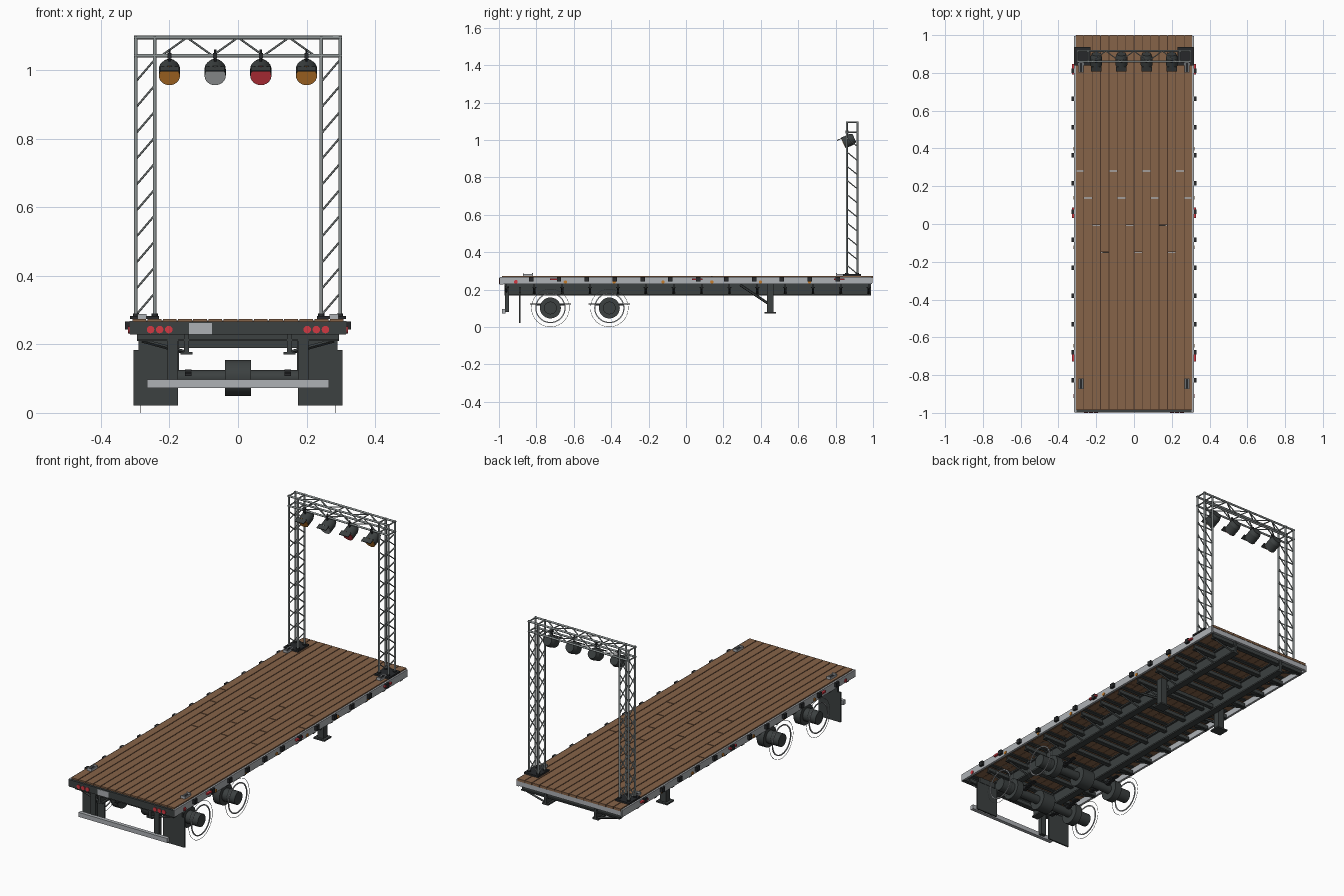
import bpy, bmesh, math
from mathutils import Vector, Matrix

cube = bpy.data.objects.get("Cube")
if cube:
    bpy.data.objects.remove(cube, do_unlink=True)

COLOURS = {
    "wood": (0.24, 0.125, 0.065),
    "dark_wood": (0.07, 0.036, 0.02),
    "dark_steel": (0.045, 0.052, 0.052),
    "rail_grey": (0.42, 0.44, 0.46),
    "truss_grey": (0.27, 0.3, 0.3),
    "red": (0.65, 0.04, 0.055),
    "amber": (0.55, 0.2, 0.025),
    "lens_white": (0.4, 0.42, 0.43),
    "black": (0.02, 0.022, 0.024),
}
MATS = {}
for key, rgb in COLOURS.items():
    m = bpy.data.materials.new(key)
    m.use_nodes = True
    m.diffuse_color = (*rgb, 1)
    m.node_tree.nodes["Principled BSDF"].inputs["Base Color"].default_value = (*rgb, 1)
    MATS[key] = m

SIDES = (-1, 1)


class Part:
    """Collects simple solids into one named object of one colour."""

    def __init__(self, name, colour):
        self.name, self.colour, self.bm = name, colour, bmesh.new()

    def box(self, x0, x1, y0, y1, z0, z1):
        lo, hi = Vector((x0, y0, z0)), Vector((x1, y1, z1))
        mat = Matrix.Translation((lo + hi) / 2) @ Matrix.Diagonal((*(hi - lo), 1))
        bmesh.ops.create_cube(self.bm, size=1, matrix=mat)

    def block(self, centre, size):
        self.box(*[c + s * d / 2 for c, d in zip(centre, size) for s in SIDES])

    def tube(self, p, q, r, seg=8, r2=None):
        p, q = Vector(p), Vector(q)
        d = q - p
        mat = Matrix.Translation((p + q) / 2) @ d.to_track_quat('Z', 'Y').to_matrix().to_4x4()
        bmesh.ops.create_cone(self.bm, cap_ends=True, segments=seg, radius1=r,
                              radius2=r if r2 is None else r2, depth=d.length, matrix=mat)

    def ring(self, x, y, z, r0, r1, width, seg=40):
        # square-section ring around the x axis
        rows = []
        for i in range(seg):
            a = math.tau * i / seg
            rows.append([self.bm.verts.new((x + dx, y + r * math.cos(a), z + r * math.sin(a)))
                         for r, dx in ((r0, 0), (r1, 0), (r1, width), (r0, width))])
        for i in range(seg):
            a, b = rows[i], rows[(i + 1) % seg]
            for k in range(4):
                n = (k + 1) % 4
                self.bm.faces.new((a[k], a[n], b[n], b[k]))

    def done(self, matrix=None):
        bmesh.ops.recalc_face_normals(self.bm, faces=self.bm.faces)
        if matrix:
            self.bm.transform(matrix)
        me = bpy.data.meshes.new(self.name)
        self.bm.to_mesh(me)
        self.bm.free()
        ob = bpy.data.objects.new(self.name, me)
        bpy.context.collection.objects.link(ob)
        me.materials.append(MATS[self.colour])
        bpy.ops.object.select_all(action='DESELECT')
        ob.select_set(True)
        bpy.context.view_layer.objects.active = ob
        bpy.ops.object.shade_smooth_by_angle(angle=math.radians(50))
        return ob


# Deck planks with staggered end joints
COUNT, HALF, GAP, TOP = 14, 0.31, 0.004, 0.274
pitch = 2 * HALF / COUNT
planks, seams = Part("deck_planks", "wood"), Part("deck_seams", "dark_wood")
for i in range(COUNT):
    x0 = -HALF + i * pitch
    joint = 0.28 - 0.143 * (i % 4)
    for y0, y1 in ((-0.985, joint - GAP / 2), (joint + GAP / 2, 1)):
        planks.box(x0 + GAP / 2, x0 + pitch - GAP / 2, y0, y1, 0.261, TOP)
    if i:
        seams.box(x0 - GAP / 2, x0 + GAP / 2, -0.985, 0.998, 0.262, 0.27)
planks.done()
seams.done()

# Side rails, stake pockets and marker lamps
rails, pockets = Part("side_rails", "rail_grey"), Part("stake_pockets", "black")
amber, red = Part("amber_markers", "amber"), Part("red_markers", "red")
for s in SIDES:
    rails.block((s * 0.311, 0, 0.249), (0.012, 1.99, 0.038))
    for i in range(12):
        y = -0.828 + 0.149 * i
        pockets.block((s * 0.322, y, 0.255), (0.016, 0.024, 0.024))
    for i in range(6):
        y = -0.645 + 0.261 * i
        amber.tube((s * 0.315, y, 0.241), (s * 0.321, y, 0.241), 0.009, 12)
    for y in (-0.7, 0.06, 0.82):
        red.block((s * 0.321, y, 0.255), (0.016, 0.055, 0.009))
    red.tube((s * 0.315, -0.91, 0.242), (s * 0.321, -0.91, 0.242), 0.01, 12)
rails.box(-0.31, 0.31, 0.985, 0.998, 0.235, 0.261)

# Tail beam with lamps and plate
tail = Part("tail_beam", "dark_steel")
tail.box(-0.315, 0.315, -0.997, -0.975, 0.228, 0.266)
tail.done()
rails.box(-0.143, -0.076, -0.999, -0.995, 0.229, 0.262)
for s in SIDES:
    for k in range(3):
        x = s * (0.202 + 0.0265 * k)
        red.tube((x, -0.99, 0.243), (x, -1, 0.243), 0.011, 16)
for part in (rails, pockets, amber, red):
    part.done()

# Chassis: two I-beams, cross members and sloping outriggers
beams, cross = Part("main_beams", "dark_steel"), Part("cross_members", "dark_steel")
for s in SIDES:
    beams.block((s * 0.15, 0.01, 0.208), (0.014, 1.96, 0.07))
    for z in (0.174, 0.24):
        beams.block((s * 0.15, 0.01, z), (0.036, 1.96, 0.008))
for i in range(14):
    y = -0.96 + 0.149 * i
    cross.block((0, y, 0.224), (0.59, 0.008, 0.028))
    for z in (0.212, 0.257):
        cross.block((0, y, z), (0.59, 0.022, 0.006))
    for s in SIDES:
        cross.tube((s * 0.28, y, 0.211), (s * 0.155, y, 0.177), 0.006, 4)
beams.done()
cross.done()

# Landing legs with feet and braces
legs = Part("landing_legs", "dark_steel")
for s in SIDES:
    legs.box(s * 0.19 - 0.018, s * 0.19 + 0.018, 0.432, 0.468, 0.075, 0.235)
    legs.block((s * 0.19, 0.45, 0.076), (0.065, 0.06, 0.008))
    legs.tube((s * 0.19, 0.29, 0.225), (s * 0.19, 0.44, 0.125), 0.007, 6)
legs.box(-0.19, 0.19, 0.44, 0.46, 0.19, 0.21)
legs.done()

# Mud flaps and rear bumper
flaps, posts = Part("mud_flaps", "dark_steel"), Part("bumper_posts", "dark_steel")
bumper = Part("rear_bumper", "rail_grey")
for s in SIDES:
    flaps.block((s * 0.24, -0.888, 0.103), (0.13, 0.008, 0.162))
    flaps.block((s * 0.24, -0.888, 0.198), (0.1, 0.012, 0.03))
    posts.block((s * 0.19, -0.957, 0.15), (0.03, 0.022, 0.14))
bumper.box(-0.265, 0.265, -0.985, -0.965, 0.073, 0.097)
for part in (flaps, posts, bumper):
    part.done()

# Axles, leaf springs and bare wheel rings
axles, springs = Part("axles", "dark_steel"), Part("leaf_springs", "black")
rims, rings = Part("wheel_rims", "rail_grey"), Part("wheel_outer_rings", "truss_grey")
AXLE_Z = 0.102
for y in (-0.725, -0.41):
    axles.tube((-0.27, y, AXLE_Z), (0.27, y, AXLE_Z), 0.023, 20)
    axles.tube((-0.038, y, AXLE_Z), (0.038, y, AXLE_Z), 0.053, 28)
    for s in SIDES:
        axles.tube((s * 0.175, y, AXLE_Z), (s * 0.215, y, AXLE_Z), 0.056, 28)
        axles.tube((s * 0.215, y, AXLE_Z), (s * 0.29, y, AXLE_Z), 0.034, 24)
        for k, half in enumerate((0.11, 0.075, 0.045)):
            springs.block((s * 0.145, y, 0.124 - 0.007 * k), (0.02, 2 * half, 0.006))
        rims.ring(s * 0.283, y, AXLE_Z, 0.075, 0.081, s * 0.004)
        rings.ring(s * 0.283, y, AXLE_Z, 0.1, 0.102, s * 0.001)
for part in (axles, springs, rims, rings):
    part.done()

# Lighting truss: two towers and a box-section bridge
truss, bases = Part("lighting_truss", "truss_grey"), Part("truss_bases", "black")
XI, XO, YS, ZB, ZT = 0.243, 0.298, (0.86, 0.916), 1.042, 1.095
STEPS = 10
rise = (ZB - 0.285) / STEPS
for s in SIDES:
    bases.box(min(s * 0.23, s * 0.315), max(s * 0.23, s * 0.315), 0.84, 0.936, TOP, 0.283)
    xs = sorted((s * XI, s * XO))
    for x in xs:
        for y in YS:
            truss.tube((x, y, 0.28), (x, y, 1.1), 0.0052)
            bases.tube((x, y, 0.28), (x, y, 0.29), 0.009)
    for k in range(STEPS):
        z = 0.285 + k * rise
        for y in YS:
            truss.tube((xs[0], y, z), (xs[1], y, z + rise * 0.85), 0.003, 6)
        for x in xs:
            truss.tube((x, YS[1], z), (x, YS[0], z + rise * 0.6), 0.003, 6)
    for x in xs:
        for z in (ZB, ZT):
            truss.tube((x, YS[0], z), (x, YS[1], z), 0.004, 6)
for z in (ZB, ZT):
    for y in YS:
        truss.tube((-0.303, y, z), (0.303, y, z), 0.0052)
web = [(0.0745 * i, ZT if i % 2 == 0 else ZB) for i in range(-3, 4)]
for (xa, za), (xb, zb) in zip(web, web[1:]):
    for y in YS:
        truss.tube((xa, y, za), (xb, y, zb), 0.003, 6)
    for z in (ZB, ZT):
        truss.tube((xa, YS[za == ZT], z), (xb, YS[zb == ZT], z), 0.003, 6)
truss.done()
bases.done()

# Spotlights: modelled along -y, then tilted down
for i, colour in enumerate(("amber", "lens_white", "red", "amber")):
    x = -0.2 + 0.1333 * i
    place = Matrix.Translation((x, 0.842, 0.984)) @ Matrix.Rotation(math.radians(25), 4, 'X')
    can = Part(f"spotlight_can_{i + 1}", "dark_steel")
    can.tube((0, 0, 0), (0, 0.045, 0), 0.031, 24)
    can.tube((0, 0.045, 0), (0, 0.064, 0), 0.031, 24, r2=0.024)
    can.block((0, -0.012, 0.027), (0.056, 0.028, 0.004))
    can.done(place)
    lens = Part(f"spotlight_lens_{i + 1}", colour)
    lens.tube((0, 0.002, 0), (0, -0.002, 0), 0.0295, 24)
    lens.done(place)
    yoke = Part(f"spotlight_hook_{i + 1}", "black")
    yoke.tube((x, YS[0], 1.0), (x, YS[0], 1.06), 0.004, 6)
    yoke.block((x, YS[0], ZB), (0.012, 0.016, 0.016))
    yoke.done()

# Tie-down loops on the deck corners
loops, wells = Part("tie_down_loops", "rail_grey"), Part("tie_down_wells", "black")
for s in SIDES:
    for y in (-0.845, 0.83):
        wells.block((s * 0.28, y, TOP + 0.002), (0.016, 0.045, 0.004))
        for d in SIDES:
            loops.block((s * 0.28 + d * 0.01, y, TOP + 0.005), (0.005, 0.055, 0.01))
            loops.block((s * 0.28, y + d * 0.025, TOP + 0.007), (0.025, 0.005, 0.014))
loops.done()
wells.done()
